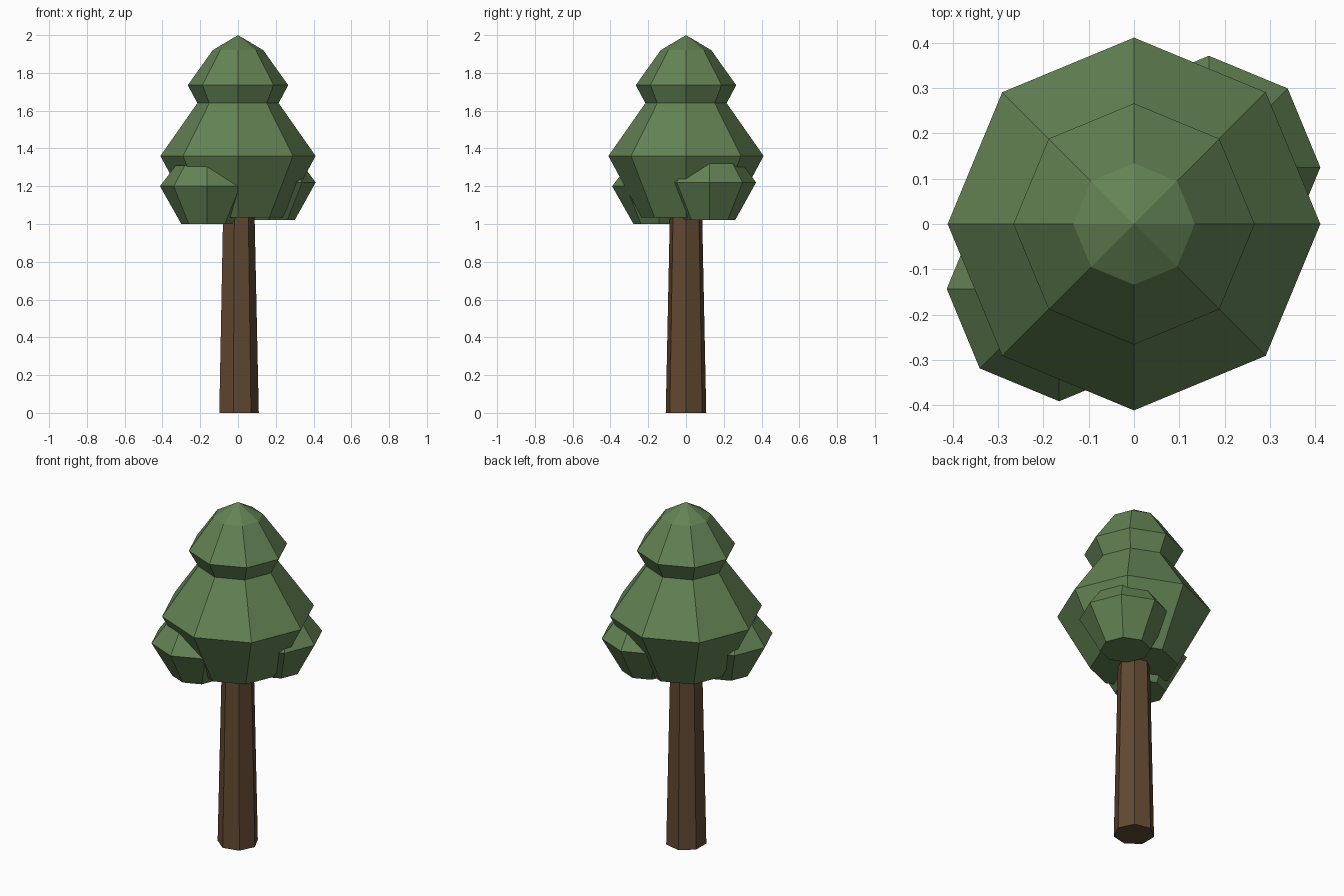
import bpy, bmesh, math

if "Cube" in bpy.data.objects:
    bpy.data.objects.remove(bpy.data.objects["Cube"])


def material(name, color):
    m = bpy.data.materials.new(name)
    m.diffuse_color = (*color, 1.0)
    m.use_nodes = True
    m.node_tree.nodes["Principled BSDF"].inputs["Base Color"].default_value = m.diffuse_color
    return m


LEAF = material("leaf green", (0.125, 0.225, 0.088))
BARK = material("bark brown", (0.120, 0.066, 0.031))


def lathe(name, profile, sides, mat, center=(0, 0)):
    """Flat-faced revolved solid; radius 0 makes a point, open ends are capped."""
    bm = bmesh.new()
    rings = []
    for r, z in profile:
        n = sides if r > 0 else 1
        rings.append([bm.verts.new((center[0] + r * math.cos(math.tau * i / sides),
                                    center[1] + r * math.sin(math.tau * i / sides), z))
                      for i in range(n)])
    for a, b in zip(rings, rings[1:]):
        for i in range(sides):
            j = (i + 1) % sides
            if len(b) == 1:
                bm.faces.new((a[i], a[j], b[0]))
            else:
                bm.faces.new((a[i], a[j], b[j], b[i]))
    bm.faces.new(rings[0][::-1])
    if len(rings[-1]) > 1:
        bm.faces.new(rings[-1])
    bmesh.ops.recalc_face_normals(bm, faces=bm.faces)
    mesh = bpy.data.meshes.new(name)
    bm.to_mesh(mesh)
    bm.free()
    mesh.materials.append(mat)
    ob = bpy.data.objects.new(name, mesh)
    bpy.context.collection.objects.link(ob)
    return ob


# tapered seven-sided trunk
lathe("trunk", [(0.11, 0), (0.087, 1.08)], 7, BARK)

# two-tier crown
lathe("crown", [(0.235, 1.035), (0.411, 1.36), (0.215, 1.64), (0.266, 1.735),
                (0.134, 1.92), (0, 2.0)], 8, LEAF)

# low side clumps, front left and back right
for name, center, z, r in (("front_left_clump", (-0.165, -0.143), 1.0, 0.248),
                           ("back_right_clump", (0.165, 0.125), 1.02, 0.246)):
    lathe(name, [(0.135, z), (r, z + 0.2), (0.165, z + 0.31), (0, z + 0.33)],
          8, LEAF, center)
